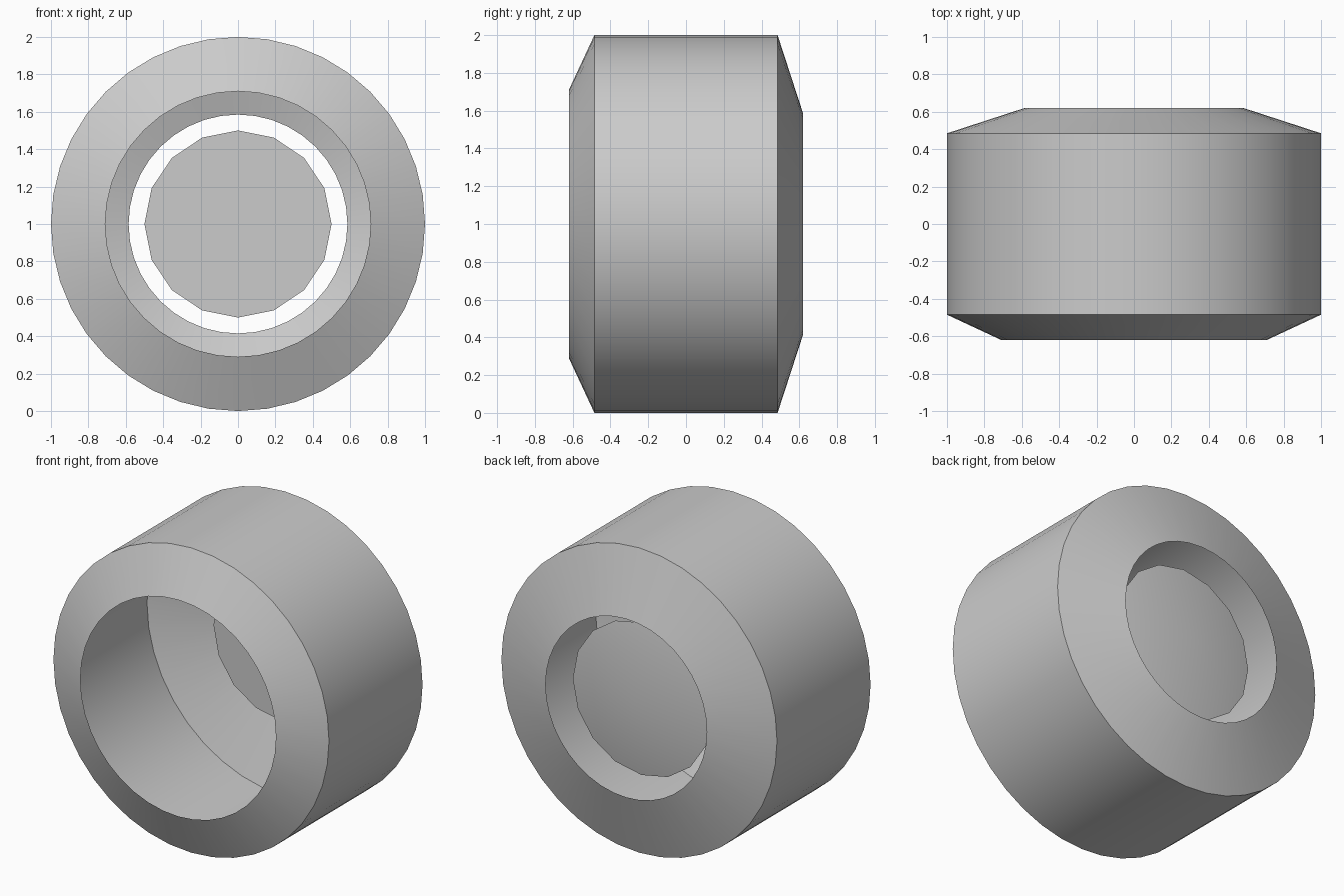
import bpy, bmesh, math
from mathutils import Vector

cube = bpy.data.objects.get("Cube")
if cube:
    bpy.data.objects.remove(cube, do_unlink=True)

# Single material
grey = bpy.data.materials.new("plain grey")
grey.use_nodes = True
colour = (0.6, 0.6, 0.6, 1)
grey.diffuse_color = colour
grey.node_tree.nodes["Principled BSDF"].inputs["Base Color"].default_value = colour


def lathe(name, profile, sides):
    """Spin (radius, y) points about the y axis and smooth all but sharp edges."""
    bm = bmesh.new()
    verts = [bm.verts.new((0, y, r)) for r, y in profile]
    edges = [bm.edges.new(pair) for pair in zip(verts, verts[1:])]
    bmesh.ops.spin(bm, geom=verts + edges, cent=(0, 0, 0), axis=(0, 1, 0),
                   angle=math.tau, steps=sides, use_merge=False)
    bmesh.ops.remove_doubles(bm, verts=bm.verts, dist=0.0005)
    bmesh.ops.recalc_face_normals(bm, faces=bm.faces)
    # An open shell must face away from its axis
    if sum(f.normal.dot(f.calc_center_median()) * f.calc_area() for f in bm.faces) < 0:
        bmesh.ops.reverse_faces(bm, faces=bm.faces)
    mesh = bpy.data.meshes.new(name)
    bm.to_mesh(mesh)
    bm.free()
    mesh.materials.append(grey)
    obj = bpy.data.objects.new(name, mesh)
    obj.location = Vector((0, 0, 1))
    bpy.context.collection.objects.link(obj)
    bpy.ops.object.select_all(action='DESELECT')
    obj.select_set(True)
    bpy.context.view_layer.objects.active = obj
    bpy.ops.object.shade_smooth_by_angle(angle=math.radians(30))
    return obj


# Hollow thin shell: front bevel, barrel, back bevel
lathe("outer_shell", [(0.71, -0.62), (1, -0.485), (1, 0.485), (0.585, 0.62)], 40)

# Floating shallow cone in the back opening, flat towards the front
lathe("back_cap", [(0, 0.46), (0.5, 0.46), (0, 0.54)], 16)
